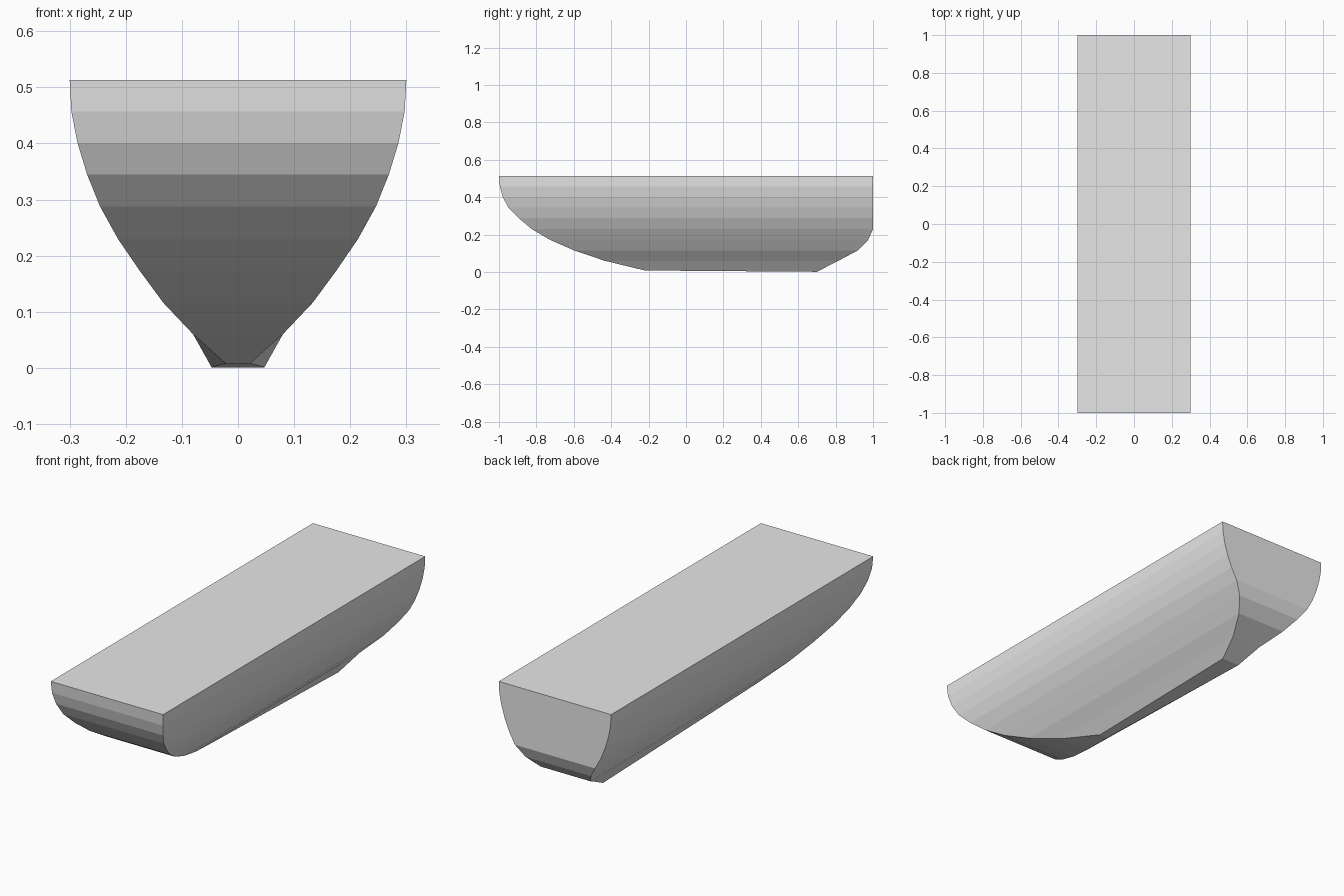
import bpy
import bmesh

if "Cube" in bpy.data.objects:
    bpy.data.objects.remove(bpy.data.objects["Cube"])

# Hull levels from keel to deck: height, half width, bow y, stern y
LEVELS = [
    (0.060, 0.080, -0.435, 0.815),
    (0.116, 0.133, -0.600, 0.920),
    (0.173, 0.175, -0.730, 0.975),
    (0.230, 0.214, -0.825, 1.000),
    (0.288, 0.246, -0.895, 1.000),
    (0.345, 0.269, -0.950, 1.000),
    (0.401, 0.286, -0.980, 1.000),
    (0.457, 0.297, -0.995, 1.000),
    (0.513, 0.300, -1.000, 1.000),
]

grey = bpy.data.materials.new("light grey")
grey.diffuse_color = (0.8, 0.8, 0.8, 1.0)
grey.use_nodes = True
grey.node_tree.nodes["Principled BSDF"].inputs["Base Color"].default_value = grey.diffuse_color

bm = bmesh.new()


def ring(bow_w, stern_w, bow_y, stern_y, bow_z, stern_z):
    """Four corners of one level, counter-clockwise from above."""
    return [bm.verts.new(p) for p in (
        (-bow_w, bow_y, bow_z), (bow_w, bow_y, bow_z),
        (stern_w, stern_y, stern_z), (-stern_w, stern_y, stern_z))]


# Keel flat tapers toward the bow and rises slightly
rings = [ring(0.022, 0.047, -0.22, 0.70, 0.008, 0.001)]
rings += [ring(w, w, bow, stern, z, z) for z, w, bow, stern in LEVELS]

# Bow, sides and stern between neighbouring levels
for low, high in zip(rings, rings[1:]):
    for i in range(4):
        j = (i + 1) % 4
        bm.faces.new((low[i], low[j], high[j], high[i]))

# Keel bottom and flat deck
bm.faces.new(reversed(rings[0]))
bm.faces.new(rings[-1])
bmesh.ops.recalc_face_normals(bm, faces=bm.faces)

mesh = bpy.data.meshes.new("hull")
bm.to_mesh(mesh)
bm.free()
mesh.materials.append(grey)
hull = bpy.data.objects.new("hull", mesh)
bpy.context.collection.objects.link(hull)
